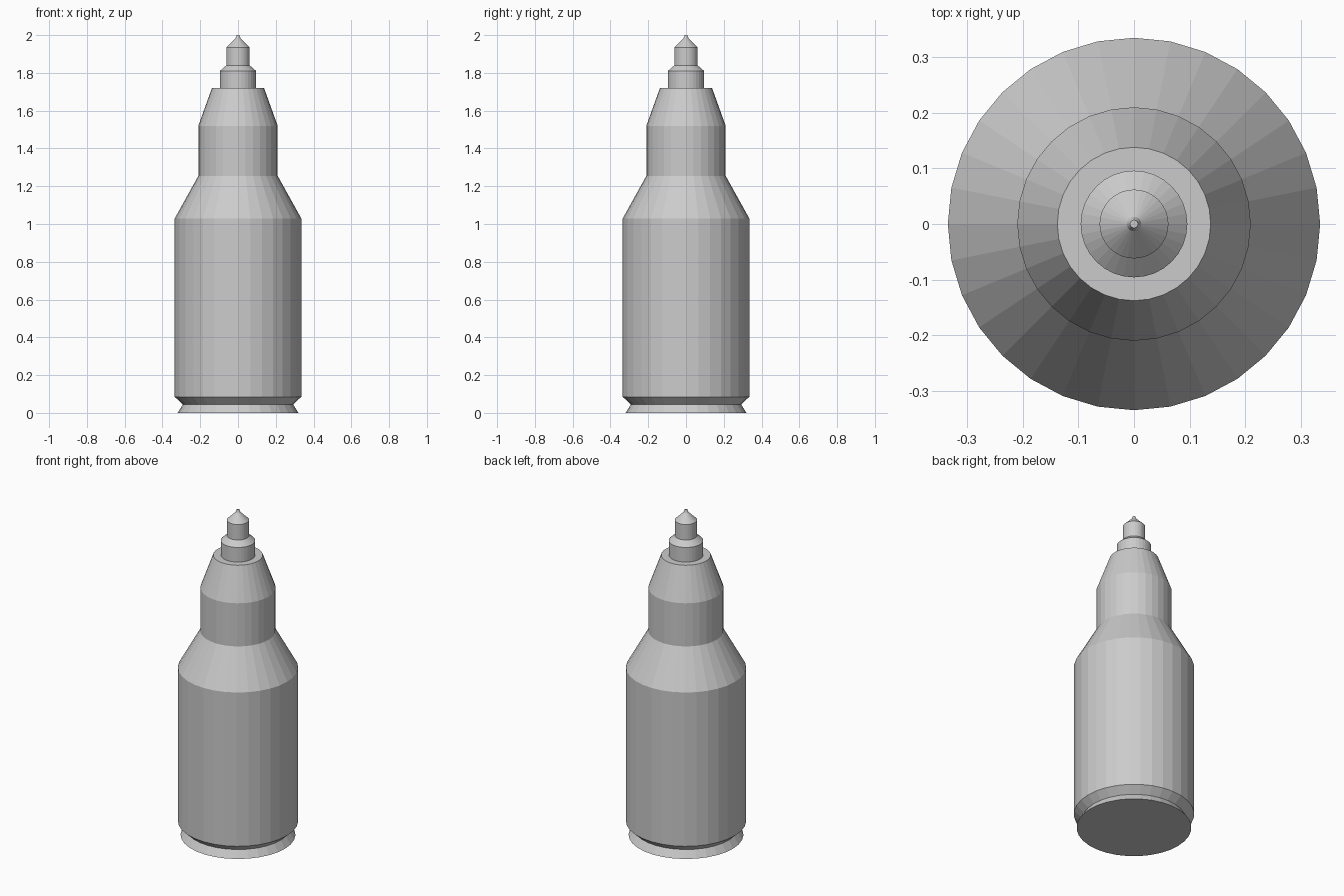
import bpy, bmesh
from math import cos, sin, tau

if "Cube" in bpy.data.objects:
    bpy.data.objects.remove(bpy.data.objects["Cube"])

SIDES = 32


def lathe(name, profile):
    """Spin (radius, z) points round the z axis; radius 0 closes to a point."""
    bm = bmesh.new()
    rings = []
    for r, z in profile:
        if r == 0:
            rings.append([bm.verts.new((0, 0, z))] * SIDES)
        else:
            rings.append([bm.verts.new((r * cos(tau * i / SIDES), r * sin(tau * i / SIDES), z))
                          for i in range(SIDES)])
    for low, high in zip(rings, rings[1:]):
        for i in range(SIDES):
            j = (i + 1) % SIDES
            corners = list(dict.fromkeys((low[i], low[j], high[j], high[i])))
            bm.faces.new(corners)
    mesh = bpy.data.meshes.new(name)
    bm.to_mesh(mesh)
    bm.free()
    obj = bpy.data.objects.new(name, mesh)
    bpy.context.collection.objects.link(obj)
    return obj


# Bottle with flared foot, groove and sloping shoulder
lathe("bottle_body", [(0, 0), (0.32, 0), (0.292, 0.045), (0.335, 0.085),
                      (0.335, 1.03), (0.21, 1.255)])

# Neck collar, tapering to a flat ledge
lathe("neck_collar", [(0.21, 1.255), (0.21, 1.52), (0.138, 1.72), (0.096, 1.72)])

# Stepped nozzle with a fine blunt tip
lathe("nozzle", [(0.096, 1.72), (0.096, 1.81), (0.062, 1.84), (0.062, 1.935),
                 (0.013, 1.983), (0.007, 2.0), (0, 2.0)])
